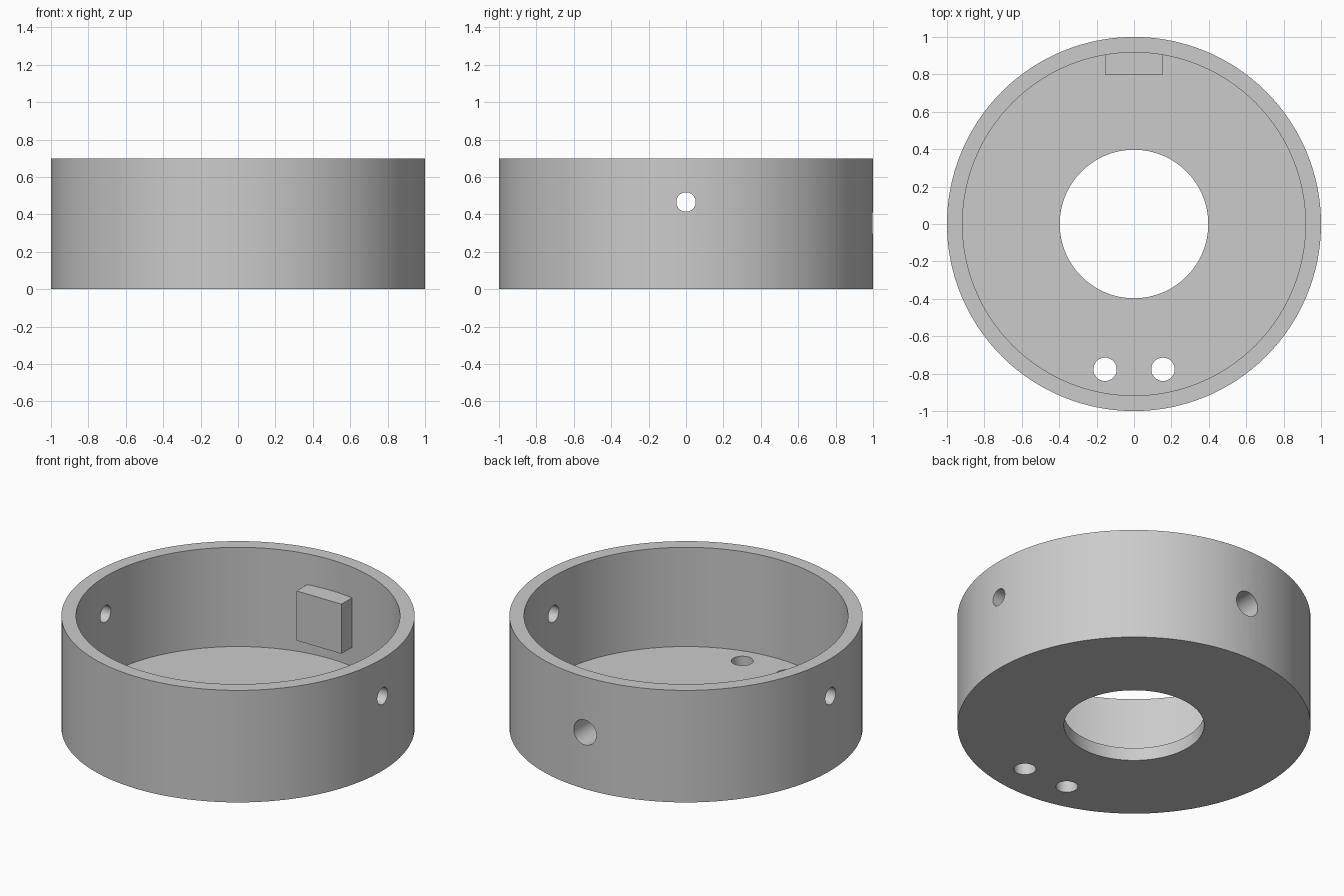
import bpy
import bmesh
from math import pi
from mathutils import Matrix, Vector

cube = bpy.data.objects.get("Cube")
if cube:
    bpy.data.objects.remove(cube, do_unlink=True)

HEIGHT, FLOOR = 0.7, 0.08
OUTER, INNER, BORE = 1.0, 0.917, 0.397

grey = bpy.data.materials.new("plain grey")
grey.use_nodes = True
colour = (0.6, 0.6, 0.6, 1)
grey.diffuse_color = colour
grey.node_tree.nodes["Principled BSDF"].inputs["Base Color"].default_value = colour


def make_object(name, bm):
    bmesh.ops.recalc_face_normals(bm, faces=bm.faces)
    mesh = bpy.data.meshes.new(name)
    bm.to_mesh(mesh)
    bm.free()
    mesh.materials.append(grey)
    obj = bpy.data.objects.new(name, mesh)
    bpy.context.collection.objects.link(obj)
    return obj


def lathe(name, profile, steps=128):
    """Revolve a closed profile of (radius, height) points around z."""
    bm = bmesh.new()
    verts = [bm.verts.new((r, 0, z)) for r, z in profile]
    edges = [bm.edges.new((v, verts[i - 1])) for i, v in enumerate(verts)]
    bmesh.ops.spin(bm, geom=verts + edges, cent=(0, 0, 0), axis=(0, 0, 1),
                   angle=2 * pi, steps=steps, use_merge=True)
    bmesh.ops.remove_doubles(bm, verts=bm.verts, dist=1e-4)
    return make_object(name, bm)


def drill(obj, start, end, radius):
    """Cut a round hole between two points."""
    start, end = Vector(start), Vector(end)
    axis = end - start
    bm = bmesh.new()
    turn = axis.to_track_quat('Z', 'Y').to_matrix().to_4x4()
    bmesh.ops.create_cone(bm, cap_ends=True, segments=48, radius1=radius,
                          radius2=radius, depth=axis.length,
                          matrix=Matrix.Translation((start + end) / 2) @ turn)
    cutter = make_object("hole_cutter", bm)
    cutter.hide_render = True
    mod = obj.modifiers.new("hole", 'BOOLEAN')
    mod.operation, mod.solver, mod.object = 'DIFFERENCE', 'EXACT', cutter
    bpy.context.view_layer.objects.active = obj
    bpy.ops.object.modifier_apply(modifier=mod.name)
    bpy.data.objects.remove(cutter, do_unlink=True)


# Round open housing with a bored floor
housing = lathe("housing", [(BORE, 0), (OUTER, 0), (OUTER, HEIGHT),
                            (INNER, HEIGHT), (INNER, FLOOR), (BORE, FLOOR)])

# Square block on the inside of the back wall
bm = bmesh.new()
bmesh.ops.create_cube(bm, size=1, matrix=Matrix.Translation((0, 0.87, 0.353))
                      @ Matrix.Diagonal((0.31, 0.14, 0.31, 1)))
block = make_object("inner_block", bm)

# Side wall holes and the pair of floor holes
for side in (-1, 1):
    drill(housing, (side * 0.8, 0, 0.466), (side * 1.1, 0, 0.466), 0.052)
    drill(housing, (side * 0.155, -0.777, -0.1), (side * 0.155, -0.777, 0.2), 0.0625)

# Blind hole from the back through the wall into the block
for part in (housing, block):
    drill(part, (0, 0.825, 0.353), (0, 1.1, 0.353), 0.078)

# Smooth walls, crisp rims
bpy.ops.object.select_all(action='DESELECT')
for part in (housing, block):
    part.select_set(True)
bpy.context.view_layer.objects.active = housing
bpy.ops.object.shade_smooth_by_angle(angle=pi / 6)
